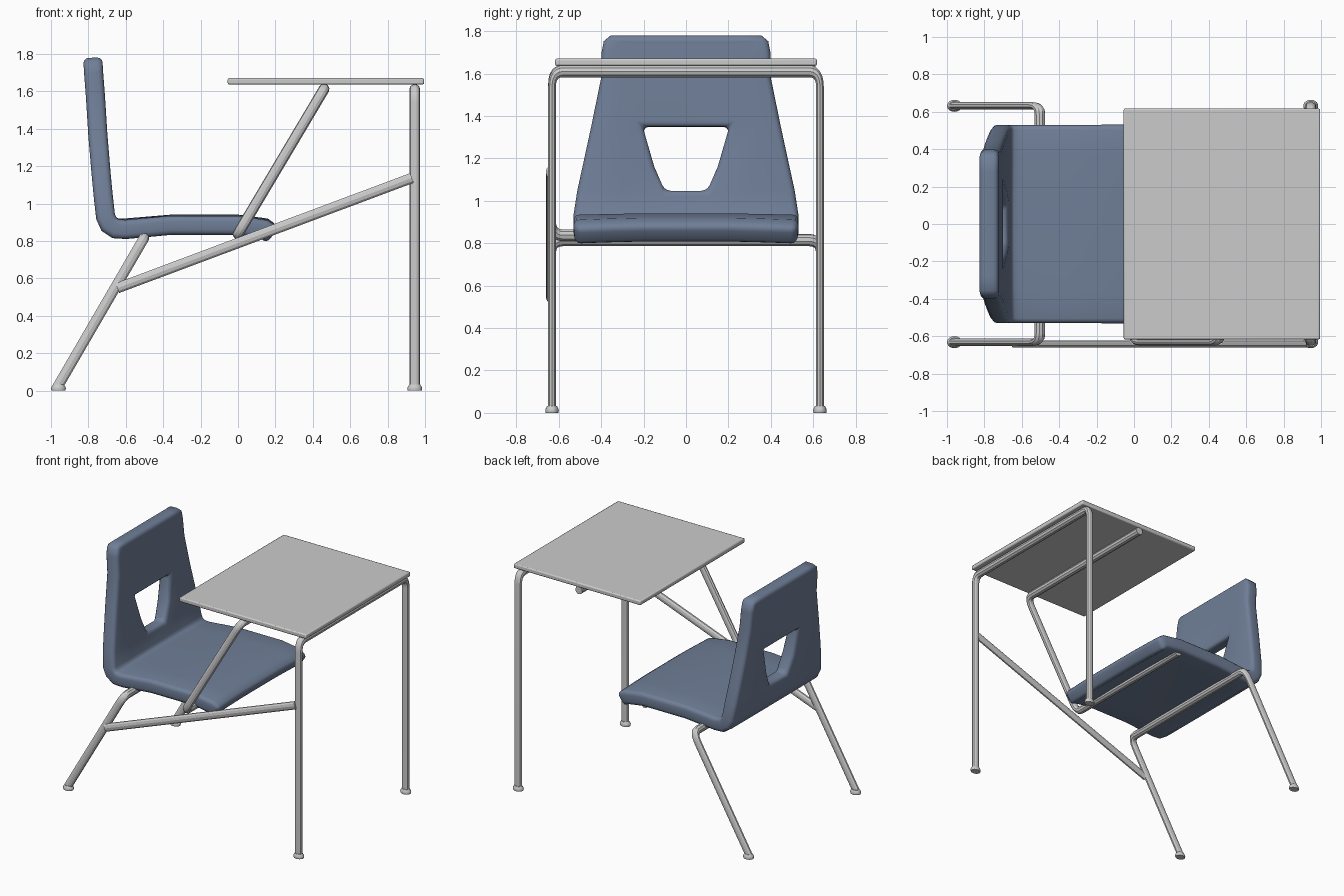
import bpy, bmesh, math
from mathutils import Vector

if "Cube" in bpy.data.objects:
    bpy.data.objects.remove(bpy.data.objects["Cube"])

FLAT = 0.66  # tubes are slightly oval: narrower in y


def smooth(obj, angle=35):
    bpy.ops.object.select_all(action='DESELECT')
    obj.select_set(True)
    bpy.context.view_layer.objects.active = obj
    bpy.ops.object.shade_smooth_by_angle(angle=math.radians(angle))


def new_object(name, bm):
    me = bpy.data.meshes.new(name)
    bmesh.ops.recalc_face_normals(bm, faces=bm.faces)
    bm.to_mesh(me)
    bm.free()
    obj = bpy.data.objects.new(name, me)
    bpy.context.collection.objects.link(obj)
    return obj


def tube(name, points, bend=0.075, radius=0.029):
    pts = [Vector((x, y / FLAT, z)) for x, y, z in points]
    path = [pts[0]]
    for a, b, c in zip(pts, pts[1:], pts[2:]):
        p, q = b + (a - b).normalized() * bend, b + (c - b).normalized() * bend
        for i in range(7):
            t = i / 6
            path.append(p * (1 - t) ** 2 + b * 2 * t * (1 - t) + q * t * t)
    path.append(pts[-1])
    cu = bpy.data.curves.new(name, 'CURVE')
    cu.dimensions = '3D'
    cu.bevel_depth = radius
    cu.bevel_resolution = 3
    cu.use_fill_caps = True
    sp = cu.splines.new('POLY')
    sp.points.add(len(path) - 1)
    for sp_pt, v in zip(sp.points, path):
        sp_pt.co = (*v, 1)
    obj = bpy.data.objects.new(name, cu)
    bpy.context.collection.objects.link(obj)
    obj.scale.y = FLAT
    bpy.ops.object.select_all(action='DESELECT')
    obj.select_set(True)
    bpy.context.view_layer.objects.active = obj
    bpy.ops.object.convert(target='MESH')
    smooth(bpy.context.object)


# Tubular frame
L = 0.632
tube("front_leg_frame", [(0.945, -L, 0.02), (0.945, -L, 1.61), (0.945, L, 1.61), (0.945, L, 0.02)])
tube("rear_leg_frame", [(-0.965, -L, 0.02), (-0.503, -L, 0.815), (-0.503, L, 0.815), (-0.965, L, 0.02)])
tube("desk_support", [(0.0, 0.49, 0.838), (0.0, -L, 0.838), (0.46, -L, 1.612), (0.46, 0.61, 1.612)])
tube("side_brace", [(-0.645, -0.642, 0.548), (0.93, -0.642, 1.137)])

# Feet: a flat pad with a domed collar
for label, x in (("front", 0.945), ("rear", -0.96)):
    for side, y in (("near", -L), ("far", L)):
        bm = bmesh.new()
        rings = []
        for r, z in ((0.037, 0), (0.04, 0.012), (0.036, 0.022), (0.029, 0.033)):
            rings.append([bm.verts.new((x + r * math.cos(a), y + 0.8 * r * math.sin(a), z))
                          for a in (i * math.tau / 20 for i in range(20))])
        for lo, hi in zip(rings, rings[1:]):
            for i in range(20):
                bm.faces.new((lo[i], lo[(i + 1) % 20], hi[(i + 1) % 20], hi[i]))
        bm.faces.new(rings[0])
        bm.faces.new(rings[-1])
        smooth(new_object(f"{label}_{side}_foot", bm))

# Desktop
bm = bmesh.new()
bmesh.ops.create_cube(bm, size=1)
for v in bm.verts:
    v.co = (0.47 + v.co.x * 1.05, v.co.y * 1.235, 1.654 + v.co.z * 0.034)
desk = new_object("desktop", bm)
bev = desk.modifiers.new("edges", 'BEVEL')
bev.width, bev.segments = 0.008, 2
smooth(desk)

# Moulded seat shell: x, z, half width, inner half width, crown
stations = [
    (0.185, 0.835, 0.52, 0.2, 0.012), (0.14, 0.867, 0.53, 0.2, 0.012),
    (0.0, 0.887, 0.53, 0.2, 0.008), (-0.36, 0.887, 0.53, 0.2, 0.008),
    (-0.60, 0.866, 0.53, 0.18, 0.01), (-0.655, 0.868, 0.53, 0.16, 0.006),
    (-0.69, 0.89, 0.53, 0.14, 0), (-0.708, 0.93, 0.53, 0.12, 0),
    (-0.721, 1.045, 0.513, 0.10, 0), (-0.732, 1.16, 0.488, 0.15, 0),
    (-0.748, 1.35, 0.447, 0.205, 0), (-0.762, 1.57, 0.402, 0.2, 0),
    (-0.772, 1.70, 0.398, 0.2, 0), (-0.775, 1.752, 0.388, 0.2, 0),
    (-0.776, 1.78, 0.355, 0.2, 0)]
HOLE_ROWS = (8, 9)
bm = bmesh.new()
rows = []
for x, z, w, h, crown in stations:
    cols = (-w, -(w + h) / 2, -h, h, (w + h) / 2, w)
    rows.append([bm.verts.new((x, y, z + crown * (0.5 - (y / w) ** 2))) for y in cols])
for r in range(len(rows) - 1):
    for c in range(5):
        if not (c == 2 and r in HOLE_ROWS):
            bm.faces.new((rows[r][c], rows[r][c + 1], rows[r + 1][c + 1], rows[r + 1][c]))
seat = new_object("seat_shell", bm)
sol = seat.modifiers.new("thickness", 'SOLIDIFY')
sol.thickness, sol.offset, sol.use_even_offset = 0.102, 0, True
bev = seat.modifiers.new("soft_edges", 'BEVEL')
bev.width, bev.segments = 0.028, 3
bev.limit_method, bev.angle_limit = 'ANGLE', math.radians(62)
mat = bpy.data.materials.new("blue_plastic")
mat.diffuse_color = (0.16, 0.21, 0.31, 1)
mat.use_nodes = True
mat.node_tree.nodes["Principled BSDF"].inputs["Base Color"].default_value = mat.diffuse_color
seat.data.materials.append(mat)
smooth(seat, 45)
